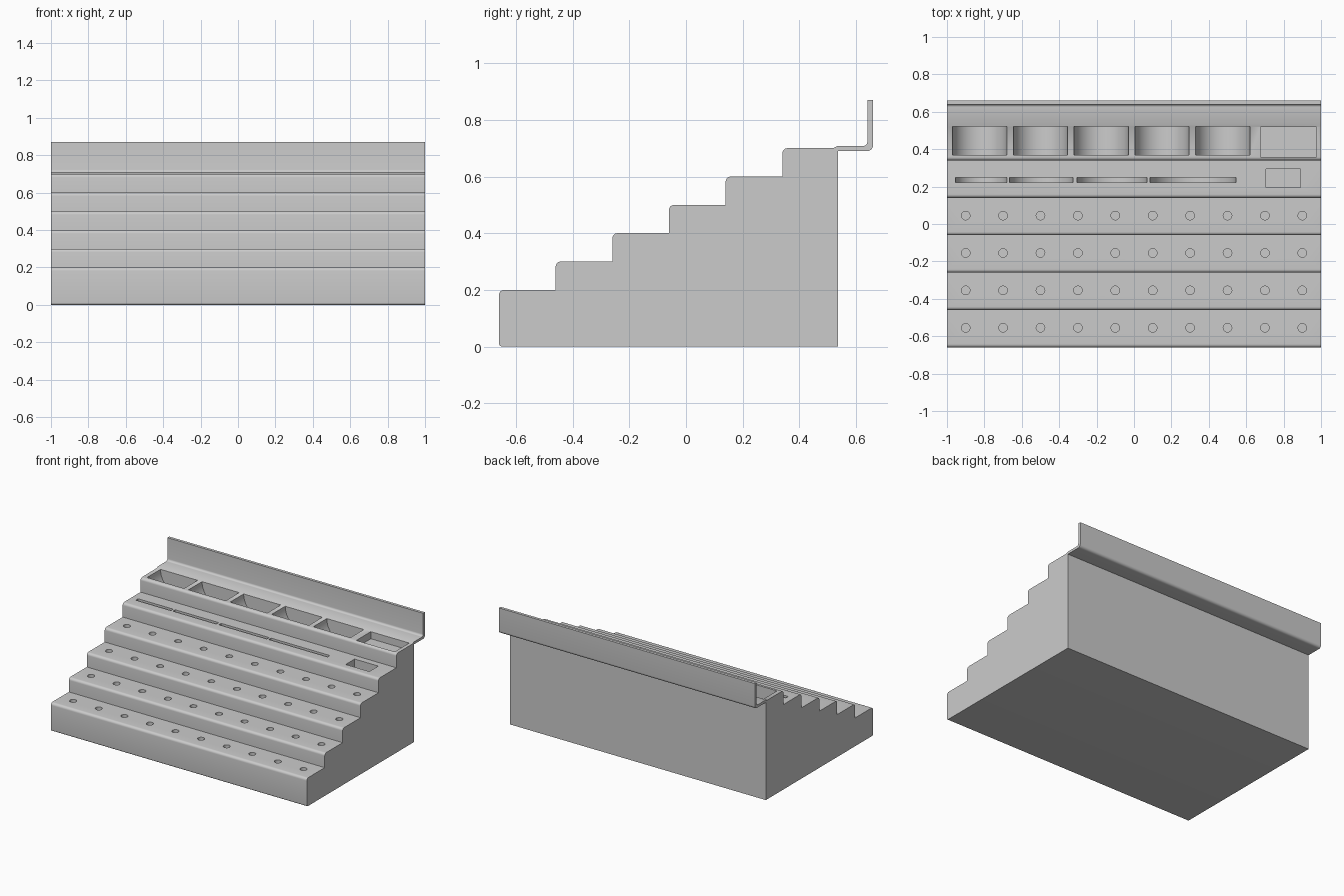
import bpy, bmesh, math
from mathutils import Vector, Matrix

cube = bpy.data.objects.get("Cube")
if cube:
    bpy.data.objects.remove(cube, do_unlink=True)

grey = bpy.data.materials.new("plain grey")
grey.use_nodes = True
colour = (0.6, 0.6, 0.6, 1)
grey.diffuse_color = colour
grey.node_tree.nodes["Principled BSDF"].inputs["Base Color"].default_value = colour


def make_object(name, bm):
    bmesh.ops.recalc_face_normals(bm, faces=bm.faces)
    mesh = bpy.data.meshes.new(name)
    bm.to_mesh(mesh)
    bm.free()
    mesh.materials.append(grey)
    obj = bpy.data.objects.new(name, mesh)
    bpy.context.collection.objects.link(obj)
    return obj


def rounded(corners, steps=6):
    """Turn (y, z, radius) corners into a profile with right-angle fillets."""
    points = []
    for i, (y, z, r) in enumerate(corners):
        p = Vector((y, z))
        if not r:
            points.append(p)
            continue
        a = (Vector(corners[i - 1][:2]) - p).normalized() * r
        b = (Vector(corners[(i + 1) % len(corners)][:2]) - p).normalized() * r
        for k in range(steps + 1):
            t = math.pi / 2 * k / steps
            points.append(p + a * (1 - math.sin(t)) + b * (1 - math.cos(t)))
    return points


# Stepped body with rounded nosings, rear shelf and upright lip
corners = [(-0.66, 0, 0.012)]
for i in range(6):
    y, z = -0.66 + 0.2 * i, 0.2 + 0.1 * i
    corners.append((y, z, 0.018))
    if i < 5:
        corners.append((y + 0.2, z, 0))
corners += [(0.52, 0.7, 0), (0.535, 0.708, 0), (0.64, 0.708, 0.015),
            (0.64, 0.87, 0), (0.66, 0.87, 0), (0.66, 0.69, 0.02),
            (0.537, 0.69, 0), (0.537, 0, 0)]
bm = bmesh.new()
face = bm.faces.new([bm.verts.new((-1, p.x, p.y)) for p in rounded(corners)])
extruded = bmesh.ops.extrude_face_region(bm, geom=[face])["geom"]
bmesh.ops.translate(bm, vec=(2, 0, 0),
                    verts=[v for v in extruded if isinstance(v, bmesh.types.BMVert)])
stand = make_object("stepped_display_stand", bm)

# Cutter shapes for every recess
cut = bmesh.new()


def cylinder(centre, radius, depth, segments, along_y=False):
    turn = Matrix.Rotation(math.pi / 2, 4, "X") if along_y else Matrix()
    bmesh.ops.create_cone(cut, cap_ends=True, segments=segments, radius1=radius,
                          radius2=radius, depth=depth,
                          matrix=Matrix.Translation(centre) @ turn)


def box(x0, x1, y0, y1, z0, z1):
    bmesh.ops.create_cube(cut, size=1, matrix=Matrix.Translation(
        ((x0 + x1) / 2, (y0 + y1) / 2, (z0 + z1) / 2))
        @ Matrix.Diagonal((x1 - x0, y1 - y0, z1 - z0, 1)))


# Round holes on the four lower steps
for row in range(4):
    for col in range(10):
        cylinder((-0.9 + 0.2 * col, -0.555 + 0.2 * row, 0.2 + 0.1 * row),
                 0.023, 0.16, 24)

# Thin disc slots and a small box on the fifth step
for x0, x1 in [(-0.955, -0.68), (-0.665, -0.325), (-0.305, 0.07), (0.085, 0.545)]:
    cylinder(((x0 + x1) / 2, 0.235, 0.6), (x1 - x0) / 2, 0.026, 64, True)
box(0.705, 0.89, 0.195, 0.295, 0.5, 0.65)

# Half-round troughs and a shallow tray on the top step
for i in range(5):
    cylinder((-0.825 + 0.325 * i, 0.445, 0.7), 0.145, 0.15, 64, True)
box(0.675, 0.975, 0.357, 0.519, 0.65, 0.75)

cutter = make_object("recess_cutter", cut)
cutter.hide_render = True

# Carve the recesses, then shade the rounded parts smooth
mod = stand.modifiers.new("recesses", "BOOLEAN")
mod.operation = "DIFFERENCE"
mod.solver = "EXACT"
mod.object = cutter
for o in bpy.context.selected_objects:
    o.select_set(False)
bpy.context.view_layer.objects.active = stand
stand.select_set(True)
bpy.ops.object.modifier_apply(modifier=mod.name)
bpy.data.objects.remove(cutter, do_unlink=True)
bpy.ops.object.shade_smooth_by_angle(angle=math.radians(30))
